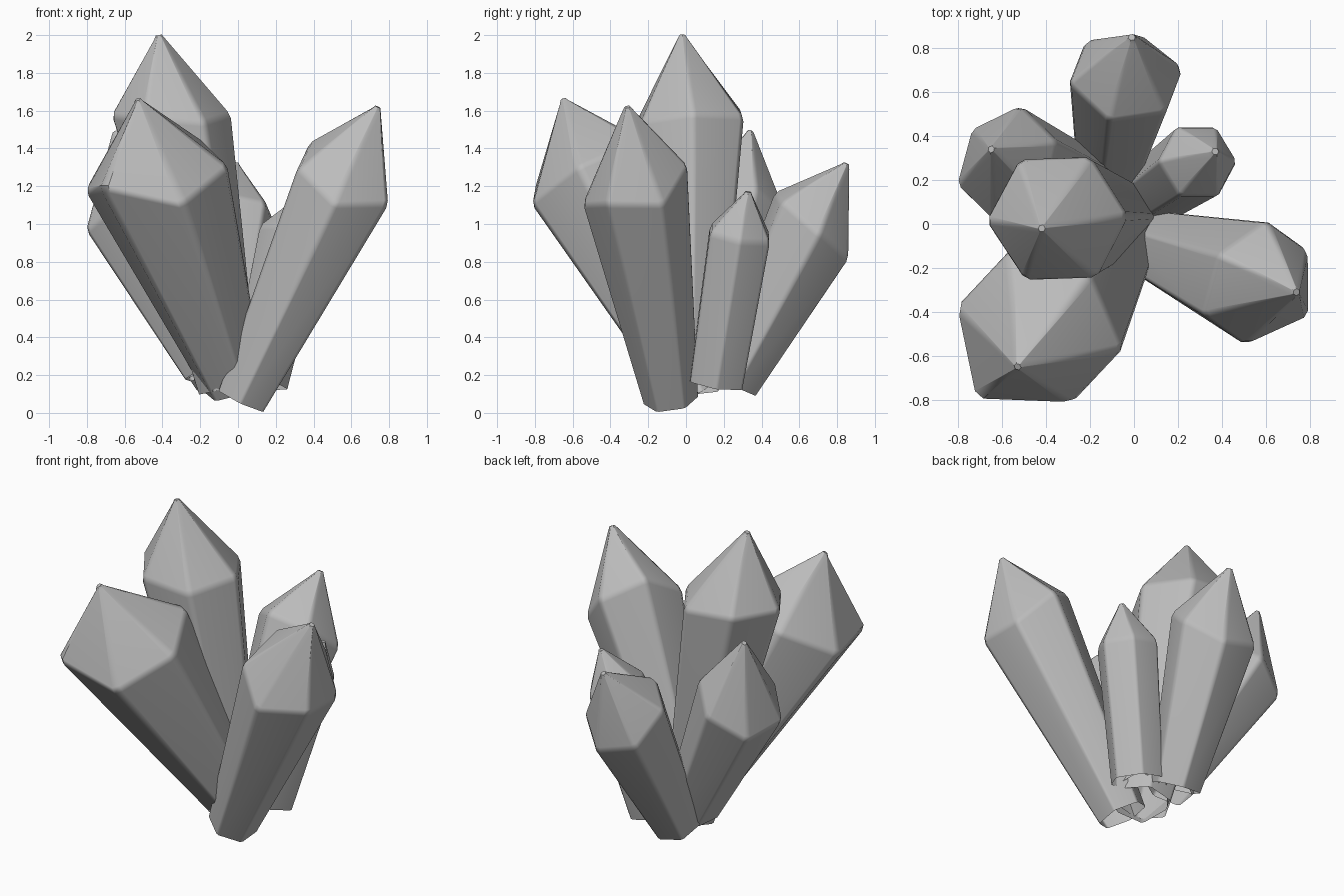
import bpy, bmesh
from math import cos, sin, radians
from mathutils import Vector

if "Cube" in bpy.data.objects:
    bpy.data.objects.remove(bpy.data.objects["Cube"], do_unlink=True)

stone = bpy.data.materials.new("grey_crystal")
stone.use_nodes = True
grey = (0.5, 0.5, 0.5, 1)
stone.diffuse_color = grey
stone.node_tree.nodes["Principled BSDF"].inputs["Base Color"].default_value = grey
EVEN = (0,) * 6


def ring(bm, centre, axis, radius, turn, rise=EVEN):
    """Hexagon with clipped corners, one facing the compass angle; rise lifts each corner."""
    heading = Vector((cos(radians(turn)), sin(radians(turn)), 0))
    u = (heading - axis * heading.dot(axis)).normalized()
    v = axis.cross(u)
    verts = []
    for corner, lift in enumerate(rise):
        for clip in (-4, 4):
            a = radians(corner * 60 + clip)
            verts.append(bm.verts.new(centre + axis * lift + radius * (u * cos(a) + v * sin(a))))
    return verts


def crystal(name, base, shoulder, tip, base_r, shoulder_r, turn, rise=EVEN):
    """Tapered six-sided shaft, open below, with an uneven shoulder and a pointed cap."""
    base, shoulder, tip = Vector(base), Vector(shoulder), Vector(tip)
    axis = (shoulder - base).normalized()
    cap = (tip - shoulder).normalized()
    soft = 0.02
    bm = bmesh.new()
    rings = [ring(bm, base, axis, base_r, turn),
             ring(bm, shoulder - axis * soft, axis, shoulder_r, turn, rise),
             ring(bm, shoulder + axis * soft, axis, shoulder_r - soft / 2, turn, rise),
             ring(bm, tip - cap * soft, axis, 0.028, turn),
             ring(bm, tip, axis, 0.016, turn)]
    for low, high in zip(rings, rings[1:]):
        for i in range(len(low)):
            j = (i + 1) % len(low)
            bm.faces.new((low[i], low[j], high[j], high[i]))
    bm.faces.new(rings[-1])
    mesh = bpy.data.meshes.new(name)
    bm.to_mesh(mesh)
    bm.free()
    mesh.materials.append(stone)
    obj = bpy.data.objects.new(name, mesh)
    bpy.context.collection.objects.link(obj)
    bpy.ops.object.select_all(action='DESELECT')
    obj.select_set(True)
    bpy.context.view_layer.objects.active = obj
    bpy.ops.object.shade_smooth_by_angle(angle=radians(35))
    # keep the broad facets flat and the shading change inside the narrow bands
    obj.modifiers.new("flat_facets", 'WEIGHTED_NORMAL').keep_sharp = True


# name, base centre, shoulder centre, tip, base radius, shoulder radius, turn, corner rises
crystal("tall_crystal", (-.05, .03, .13), (-.35, .025, 1.565), (-.42, -.02, 2),
        .16, .305, 2, (-.05, -.03, .05, .07, .02, -.06))
crystal("front_right_crystal", (-.02, .04, .15), (-.43, -.475, 1.24), (-.53, -.65, 1.66),
        .165, .38, -9, (-.03, 0, 0, .03, .16, -.02))
crystal("front_left_crystal", (.02, -.08, .07), (.577, -.275, 1.245), (.74, -.31, 1.62),
        .145, .285, 25, (-.06, .02, .06, -.05, -.11, -.02))
crystal("back_crystal", (-.11, .24, .16), (-.04, .665, .99), (-.01, .85, 1.32),
        .15, .257, 14, (0, -.06, -.03, .04, .06, .05))
crystal("small_crystal", (.11, .16, .16), (.29, .285, .945), (.37, .33, 1.17), .155, .178, 2)
crystal("back_right_crystal", (-.14, .13, .24), (-.58, .275, 1.085), (-.65, .34, 1.49),
        .16, .262, 16, (0, -.02, -.05, -.02, 0, 0))
